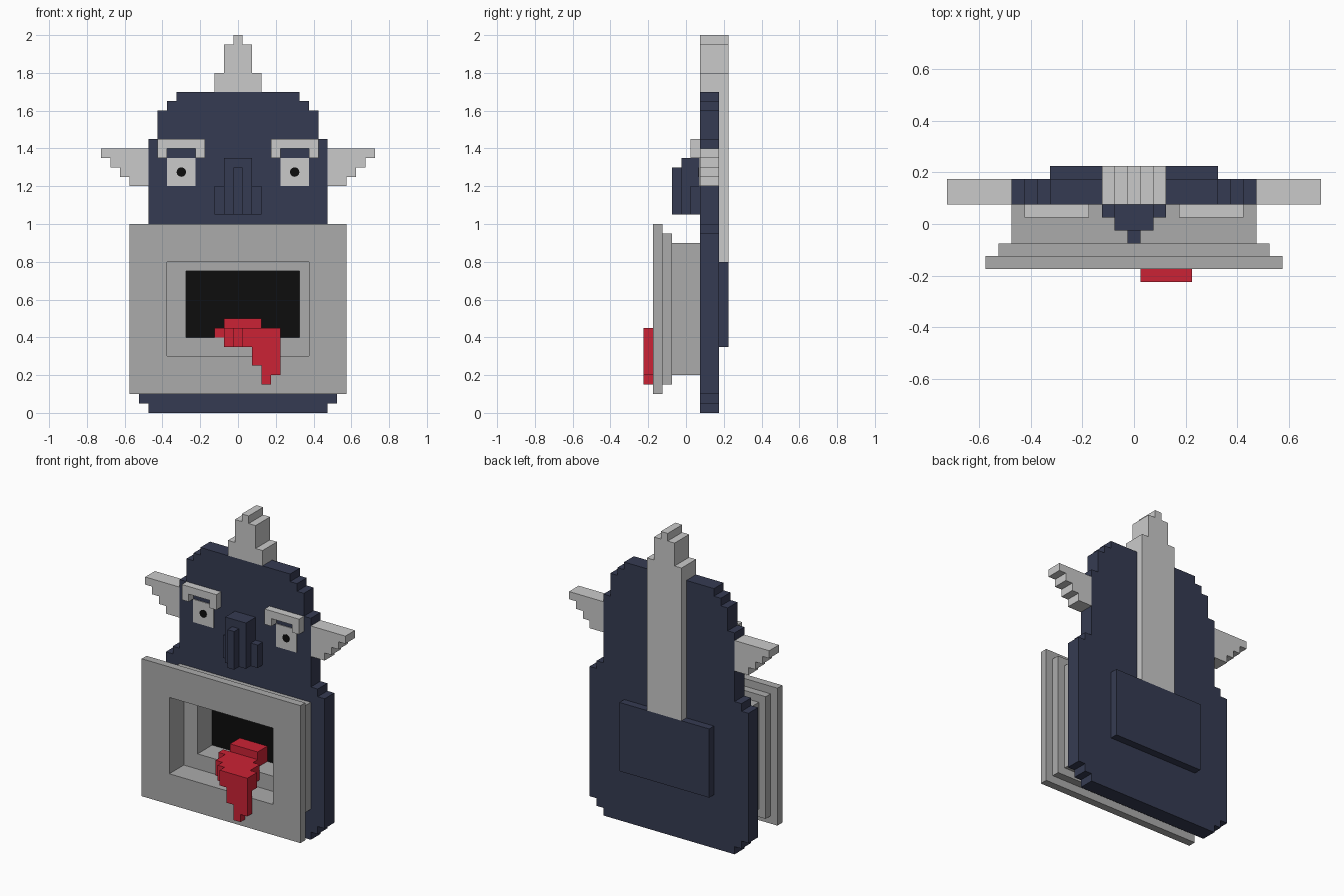
import bpy, bmesh, math

if "Cube" in bpy.data.objects:
    bpy.data.objects.remove(bpy.data.objects["Cube"])


def material(name, r, g, b):
    m = bpy.data.materials.new(name)
    m.diffuse_color = (r, g, b, 1)
    m.use_nodes = True
    m.node_tree.nodes["Principled BSDF"].inputs["Base Color"].default_value = m.diffuse_color
    return m


NAVY = material("navy", 0.036, 0.044, 0.085)
GREY = material("mid grey", 0.41, 0.41, 0.41)
LIGHT = material("light grey", 0.59, 0.59, 0.59)
BLACK = material("black", 0.004, 0.004, 0.004)
RED = material("red", 0.60, 0.016, 0.035)


def finish(name, bm, mats):
    bmesh.ops.recalc_face_normals(bm, faces=bm.faces)
    me = bpy.data.meshes.new(name)
    bm.to_mesh(me)
    bm.free()
    for m in mats:
        me.materials.append(m)
    ob = bpy.data.objects.new(name, me)
    bpy.context.collection.objects.link(ob)
    return ob


def stepped(name, rows, d0, d1, *mats, flat=False):
    """Stepped outline from rows (x0, x1, v0, v1), extruded from d0 to d1.
    v is z and depth is y; with flat=True v is y and depth is z."""
    right = [(r[1], v) for r in rows for v in r[2:]]
    left = [(r[0], v) for r in reversed(rows) for v in (r[3], r[2])]
    pts = []
    for p in right + left:
        if not pts or p != pts[-1]:
            pts.append(p)
    bm = bmesh.new()

    def place(p, d):
        return (p[0], p[1], d) if flat else (p[0], d, p[1])
    a = [bm.verts.new(place(p, d0)) for p in pts]
    b = [bm.verts.new(place(p, d1)) for p in pts]
    bm.faces.new(a)
    bm.faces.new(b)
    n = len(pts)
    for i in range(n):
        j = (i + 1) % n
        bm.faces.new((a[i], a[j], b[j], b[i]))
    return finish(name, bm, mats)


def box(name, x0, x1, y0, y1, z0, z1, mat):
    return stepped(name, [(x0, x1, z0, z1)], y0, y1, mat)


def ring(name, outer, inner, y0, y1, mat):
    """Rectangular frame; outer and inner are (x0, x1, z0, z1)."""
    bm = bmesh.new()
    loops = []
    for (x0, x1, z0, z1) in (outer, inner):
        for y in (y0, y1):
            loops.append([bm.verts.new((x, y, z)) for x, z in
                          ((x0, z0), (x1, z0), (x1, z1), (x0, z1))])
    of, ob, inf, inb = loops
    for p, q in ((of, inf), (inf, inb), (inb, ob), (ob, of)):
        for i in range(4):
            j = (i + 1) % 4
            bm.faces.new((p[i], p[j], q[j], q[i]))
    return finish(name, bm, [mat])


def sym(rows):
    return [(-w, w, a, b) for w, a, b in rows]


# Body slab with a stepped outline
body = stepped("body", sym([
    (.475, 0, .05), (.525, .05, .1), (.575, .1, .95), (.525, .95, 1.0),
    (.475, 1.0, 1.45), (.425, 1.45, 1.6), (.375, 1.6, 1.65),
    (.325, 1.65, 1.7)]), .075, .175, NAVY, GREY, BLACK)

# Mouth recess cut into the body, grey walls and black back
HOLE = (-.275, .325, .4, .75)
cutter = box("mouth_cutter", HOLE[0], HOLE[1], 0, .125, HOLE[2], HOLE[3], NAVY)
mod = body.modifiers.new("mouth", "BOOLEAN")
mod.operation = "DIFFERENCE"
mod.solver = "EXACT"
mod.object = cutter
bpy.context.view_layer.objects.active = body
bpy.ops.object.modifier_apply(modifier="mouth")
bpy.data.objects.remove(cutter)
for f in body.data.polygons:
    c = f.center
    if abs(f.normal.y) > .9 and abs(c.y - .125) < .01:
        f.material_index = 2
    elif abs(f.normal.y) < .1 and abs(c.x) < .34 and .38 < c.z < .77:
        f.material_index = 1
    else:
        f.material_index = 0

# Muzzle: frames that widen towards the front
MOUTH = (-.375, .375, .3, .8)
ring("muzzle_front", (-.575, .575, .1, 1.0), MOUTH, -.175, -.125, GREY)
ring("muzzle_middle", (-.525, .525, .15, .95), MOUTH, -.125, -.075, GREY)
ring("muzzle_back", (-.475, .475, .2, .9), MOUTH, -.075, -.025, GREY)
ring("muzzle_lip", (-.475, .475, .2, .9), HOLE, -.025, .075, GREY)

# Tongue: raised root, winding middle, hanging tip
box("tongue_root", -.075, .125, .025, .125, .4, .5, RED)
stepped("tongue_middle", [
    (.025, .225, -.225, -.175), (-.025, .225, -.175, -.125),
    (-.075, .175, -.125, -.025), (-.125, .125, -.025, .025)],
    .35, .45, RED, flat=True)
stepped("tongue_tip", [(.125, .175, .15, .2), (.125, .225, .2, .25),
                       (.075, .225, .25, .35)], -.225, -.175, RED)

# Nose
box("nose_base", -.075, .075, -.025, .075, 1.05, 1.35, NAVY)
box("nose_ridge", -.025, .025, -.075, -.025, 1.05, 1.3, NAVY)

EAR = [(.475, .575 + .05 * i, 1.2 + .05 * i, 1.25 + .05 * i) for i in range(4)]

# Mirrored features
for side, s in (("left", -1), ("right", 1)):
    def span(a, b):
        return sorted((s * a, s * b))
    stepped(side + "_ear", [(*span(a, b), c, d) for a, b, c, d in EAR],
            .075, .175, LIGHT)
    box(side + "_nostril", *span(.075, .125), .025, .075, 1.05, 1.2, NAVY)
    # Brow: bar with two short ends
    box(side + "_brow_bar", *span(.175, .425), .025, .075, 1.4, 1.45, LIGHT)
    for part, a in (("inner", .175), ("outer", .375)):
        box(f"{side}_brow_{part}", *span(a, a + .05), .025, .075, 1.35, 1.4, LIGHT)
    # Eye plate and pupil disc
    box(side + "_eye", *span(.225, .375), .07, .075, 1.2, 1.35, LIGHT)
    bpy.ops.mesh.primitive_cylinder_add(
        vertices=16, radius=.025, depth=.006, location=(s * .3, .069, 1.275),
        rotation=(math.pi / 2, 0, 0))
    pupil = bpy.context.object
    pupil.name = side + "_pupil"
    pupil.data.materials.append(BLACK)

# Hair crest: stepped top and strip down the back
TOP = [(.075, 1.8, 1.95), (.025, 1.95, 2.0)]
stepped("crest_front", sym([(.125, 1.7, 1.8)] + TOP), .075, .175, LIGHT)
stepped("crest_back", sym([(.125, .8, 1.8)] + TOP), .175, .225, LIGHT)

# Plate on the back
box("back_plate", -.325, .325, .175, .225, .35, .8, NAVY)
